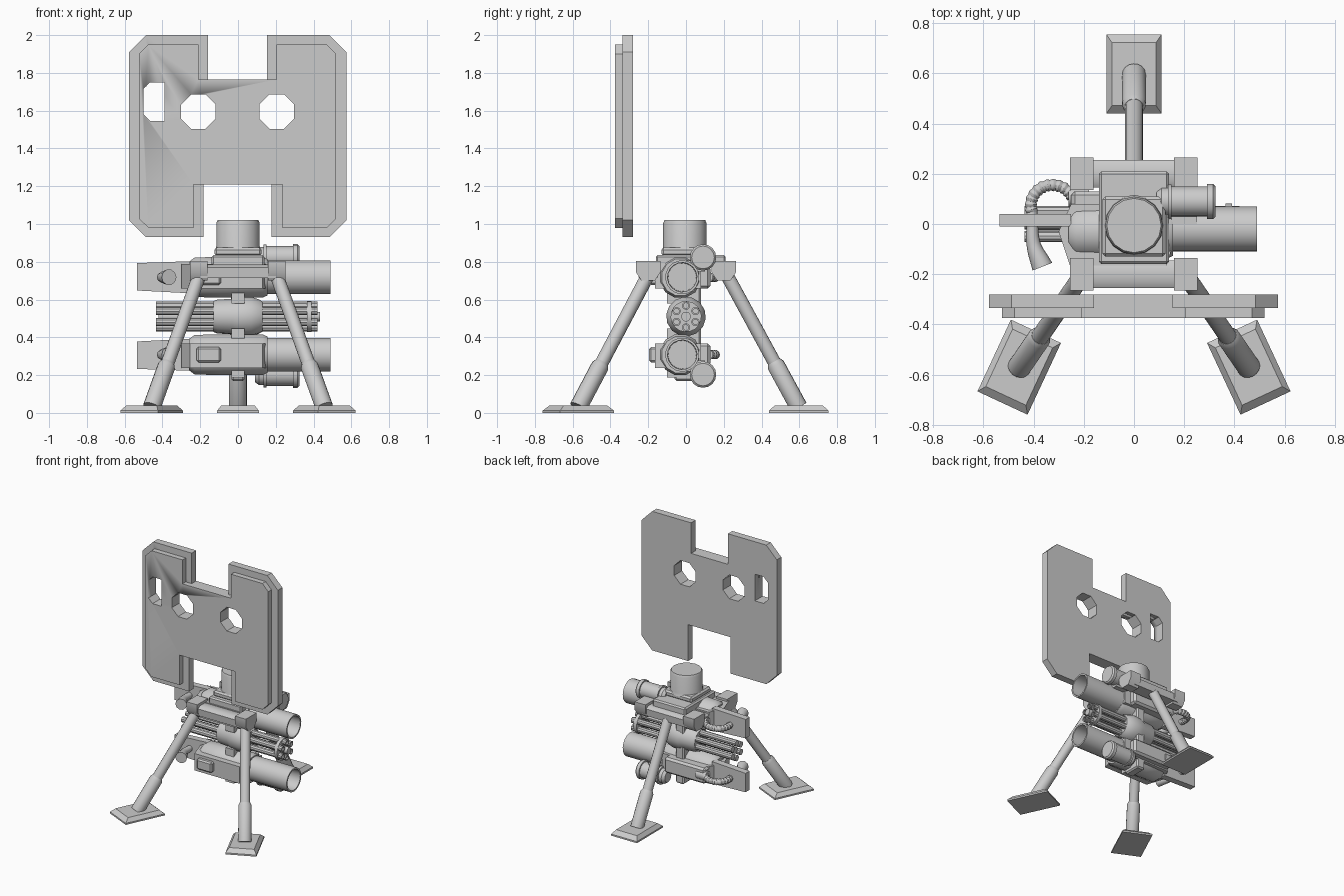
import bpy, bmesh, math
from mathutils import Vector, Matrix

if "Cube" in bpy.data.objects:
    bpy.data.objects.remove(bpy.data.objects["Cube"])


def finish(name, bm, smooth=True):
    bmesh.ops.recalc_face_normals(bm, faces=bm.faces)
    me = bpy.data.meshes.new(name)
    bm.to_mesh(me)
    bm.free()
    ob = bpy.data.objects.new(name, me)
    bpy.context.collection.objects.link(ob)
    bpy.ops.object.select_all(action='DESELECT')
    ob.select_set(True)
    bpy.context.view_layer.objects.active = ob
    if smooth:
        bpy.ops.object.shade_smooth_by_angle(angle=math.radians(35))
    return ob


def prism(name, pts, axis, a, b, bevel=0.0):
    """Extrude a 2D outline along the given axis from a to b."""
    def put(p, t):
        return {'x': (t, p[0], p[1]), 'y': (p[0], t, p[1]), 'z': (p[0], p[1], t)}[axis]
    bm = bmesh.new()
    f = bm.faces.new([bm.verts.new(put(p, a)) for p in pts])
    r = bmesh.ops.extrude_face_region(bm, geom=[f])
    d = Vector(put((0, 0), b - a))
    bmesh.ops.translate(bm, vec=d, verts=[v for v in r['geom'] if isinstance(v, bmesh.types.BMVert)])
    if bevel:
        bmesh.ops.bevel(bm, geom=bm.edges[:], offset=bevel, segments=1, affect='EDGES')
    return finish(name, bm)


def box(name, x, y, z, bevel=0.0):
    return prism(name, [(x[0], y[0]), (x[1], y[0]), (x[1], y[1]), (x[0], y[1])], 'z', z[0], z[1], bevel)


def lathe(name, start, end, prof, n=16):
    """Revolve (distance, radius) pairs about the line start -> end."""
    p, d = Vector(start), (Vector(end) - Vector(start)).normalized()
    u = d.orthogonal().normalized()
    w = d.cross(u)
    bm = bmesh.new()
    rings = []
    for t, r in prof:
        rings.append([bm.verts.new(p + d * t + (u * math.cos(k * math.tau / n) + w * math.sin(k * math.tau / n)) * r)
                      for k in range(n)])
    for A, B in zip(rings, rings[1:]):
        for k in range(n):
            bm.faces.new((A[k], A[(k + 1) % n], B[(k + 1) % n], B[k]))
    bm.faces.new(rings[0])
    bm.faces.new(rings[-1])
    return finish(name, bm)


def rod(name, p, q, r, n=14):
    return lathe(name, p, q, [(0, r), ((Vector(q) - Vector(p)).length, r)], n)


def hose(name, pts, r, radii=None):
    cu = bpy.data.curves.new(name, 'CURVE')
    cu.dimensions, cu.bevel_depth, cu.bevel_resolution, cu.use_fill_caps = '3D', r, 3, True
    sp = cu.splines.new('BEZIER')
    sp.bezier_points.add(len(pts) - 1)
    for i, (bp, co) in enumerate(zip(sp.bezier_points, pts)):
        bp.co, bp.handle_left_type, bp.handle_right_type = co, 'AUTO', 'AUTO'
        bp.radius = radii[i] if radii else 1
    ob = bpy.data.objects.new(name, cu)
    bpy.context.collection.objects.link(ob)


# Shield: two stacked H-shaped plates with viewing holes
def h_outline(x0, x1, z0, z1, tn, bn, c):
    return [(x0 + c, z0), (bn[0], z0), (bn[0], 1.21), (bn[1], 1.21), (bn[1], z0), (x1 - c, z0),
            (x1, z0 + c), (x1, z1 - c), (x1 - c, z1), (tn[1], z1), (tn[1], 1.765), (tn[0], 1.765),
            (tn[0], z1), (x0 + c, z1), (x0, z1 - c), (x0, z0 + c)]


holes = []
for cx in (-0.21, 0.205):
    holes.append([(cx + 0.099 * math.cos(math.radians(22.5 + 45 * k)),
                   1.595 + 0.099 * math.sin(math.radians(22.5 + 45 * k))) for k in range(8)])
holes.append([(-0.39, 1.545), (-0.39, 1.75), (-0.465, 1.75), (-0.5, 1.715), (-0.5, 1.58), (-0.465, 1.545)])
plates = [prism('shield_back_plate', h_outline(-0.577, 0.574, 0.93, 2.0, (-0.16, 0.153), (-0.182, 0.178), 0.09),
                'y', -0.335, -0.28),
          prism('shield_front_plate', h_outline(-0.525, 0.52, 0.98, 1.95, (-0.21, 0.203), (-0.235, 0.235), 0.05),
                'y', -0.375, -0.334)]
for h in holes:
    cutter = prism('hole_cutter', h, 'y', -0.5, -0.2)
    cutter.hide_render = True
    for pl in plates:
        m = pl.modifiers.new('hole', 'BOOLEAN')
        m.object, m.operation, m.solver = cutter, 'DIFFERENCE', 'EXACT'
        bpy.context.view_layer.objects.active = pl
        bpy.ops.object.modifier_apply(modifier=m.name)
    bpy.data.objects.remove(cutter)


# Tripod legs with thicker lower sleeves and bevelled feet
def leg(name, hip, foot, ang):
    hip, foot = Vector(hip), Vector(foot)
    knee = foot.lerp(hip, 0.33)
    rod(name + '_upper', hip, knee, 0.036)
    L = (knee - foot).length
    lathe(name + '_sleeve', foot, knee, [(0, 0.047), (L - 0.02, 0.047), (L, 0.037)])
    bm = bmesh.new()
    bmesh.ops.create_cube(bm, size=1)
    for v in bm.verts:
        k = 0.8 if v.co.z > 0 else 1
        v.co = Vector((v.co.x * 0.22 * k, v.co.y * 0.315 * k, v.co.z * 0.028 + 0.026))
    bot = [f for f in bm.faces if f.normal.z < -0.9]
    r = bmesh.ops.extrude_face_region(bm, geom=bot)
    bmesh.ops.translate(bm, vec=(0, 0, -0.012), verts=[v for v in r['geom'] if isinstance(v, bmesh.types.BMVert)])
    bmesh.ops.delete(bm, geom=bot, context='FACES_ONLY')
    bmesh.ops.transform(bm, matrix=Matrix.Translation((foot.x, foot.y, 0)) @ Matrix.Rotation(ang, 4, 'Z'), verts=bm.verts)
    finish(name + '_foot', bm)


leg('back_leg', (0, 0.2, 0.76), (0, 0.597, 0.03), 0)
for s, side in ((-1, 'left'), (1, 'right')):
    leg(side + '_front_leg', (s * 0.2, -0.195, 0.74), (s * 0.457, -0.57, 0.03), -s * math.radians(-25))

# Frame: two hexagonal crossbars with end brackets, joined by a platform
for s, side in ((-1, 'front'), (1, 'back')):
    c = 0.2 * s
    prism(side + '_crossbar', [(c - 0.05, 0.715), (c + 0.05, 0.715), (c + 0.055, 0.77), (c + 0.03, 0.785),
                               (c - 0.03, 0.785), (c - 0.055, 0.77)], 'x', -0.2, 0.2)
    for x in (-0.208, 0.206):
        prism(side + '_bracket', [(c - 0.035, 0.7), (c + 0.035, 0.7), (c + 0.065, 0.745), (c + 0.065, 0.805),
                                  (c - 0.065, 0.805), (c - 0.065, 0.745)], 'x', x - 0.046, x + 0.046)
box('platform', (-0.14, 0.14), (-0.16, 0.21), (0.77, 0.835), 0.01)

# Turret head
box('head_base', (-0.125, 0.125), (-0.13, 0.11), (0.83, 0.875), 0.012)
lathe('head', (0, -0.006, 0.86), (0, -0.006, 1.1), [(0, 0.122), (0.02, 0.115), (0.145, 0.115), (0.16, 0.108)], 16)


# Cannons: the lower one mirrors the upper one
def cannon(name, s):
    Z = lambda d: 0.513 + s * (0.205 + d)
    z = Z(0)
    lathe(name + '_tube', (0.1, -0.02, z), (1, -0.02, z),
          [(0, 0.09), (0.39, 0.09), (0.39, 0.078), (0.25, 0.075)], 18)
    lathe(name + '_body', (-0.26, -0.03, z), (1, -0.03, z),
          [(0, 0.085), (0.03, 0.108), (0.16, 0.112), (0.39, 0.112), (0.415, 0.1)], 12)
    prism(name + '_tail', [(-0.535, Z(-0.07)), (-0.25, Z(-0.085)), (-0.25, Z(0.085)), (-0.535, Z(0.075))],
          'y', -0.01, 0.04)
    prism(name + '_cheek', [(-0.3, -0.03), (-0.255, -0.165), (0.13, -0.165), (0.15, -0.1), (0.15, 0.08), (-0.25, 0.08)],
          'z', Z(-0.06), Z(0.07))
    box(name + '_side_box', (-0.22, -0.09), (-0.195, -0.14), (z - 0.04, z + 0.04), 0.01)
    box(name + '_rear_block', (-0.25, 0.1), (0.04, 0.13), (z - 0.06, z + 0.06), 0.015)
    prism(name + '_collar', [(-0.035, Z(-0.14)), (0.035, Z(-0.14)), (0.035, Z(0.12)), (-0.035, Z(0.12))], 'y', -0.1, 0.06)
    # grip and ribbed cable
    hose(name + '_grip', [(-0.405, 0, z), (-0.4, -0.08, z), (-0.365, -0.17, z)], 0.028, [0.8, 1, 1.5])
    path = [Vector((-0.325 + 0.085 * math.cos(a), 0.075 + 0.08 * math.sin(a), z))
            for a in [math.radians(20 + 180 * k / 24) for k in range(25)]]
    path.append(Vector((-0.41, 0.02, z)))
    hose(name + '_cable', path, 0.025, [1 if k % 2 else 0.82 for k in range(26)])
    rod(name + '_cable_socket', (-0.26, 0.105, z), (-0.18, 0.105, z), 0.037)
    # ribbed canister beside the tube
    zc = Z(0.105)
    lathe(name + '_canister', (0.09, 0.09, zc), (1, 0.09, zc),
          [(0, 0.04), (0.02, 0.055), (0.045, 0.055), (0.045, 0.068), (0.06, 0.068), (0.06, 0.06), (0.2, 0.06),
           (0.2, 0.07), (0.225, 0.07), (0.235, 0.06)], 16)
    box(name + '_canister_mount', (0.15, 0.25), (0.0, 0.1), sorted((Z(0.03), Z(0.09))))


cannon('upper_cannon', 1)
cannon('lower_cannon', -1)

# Rotary gun between the cannons
zg = 0.51
for k in range(6):
    a = math.radians(60 * k + 30)
    y, z = 0.058 * math.cos(a), zg + 0.058 * math.sin(a)
    lathe('rotary_barrel', (-0.435, y, z), (1, y, z), [(0, 0.022), (0.855, 0.022), (0.855, 0.014), (0.8, 0.014)], 10)
rod('rotary_axle', (-0.42, 0, zg), (0.435, 0, zg), 0.026, 12)
rod('rotary_muzzle_plate', (0.365, 0, zg), (0.39, 0, zg), 0.082, 18)
lathe('rotary_hub', (-0.13, 0, zg), (1, 0, zg),
      [(0, 0.082), (0.02, 0.09), (0.1, 0.095), (0.13, 0.105), (0.2, 0.105), (0.24, 0.092), (0.26, 0.08)], 14)
box('gun_spine', (-0.035, 0.035), (-0.06, 0.08), (0.17, 0.75), 0.01)
